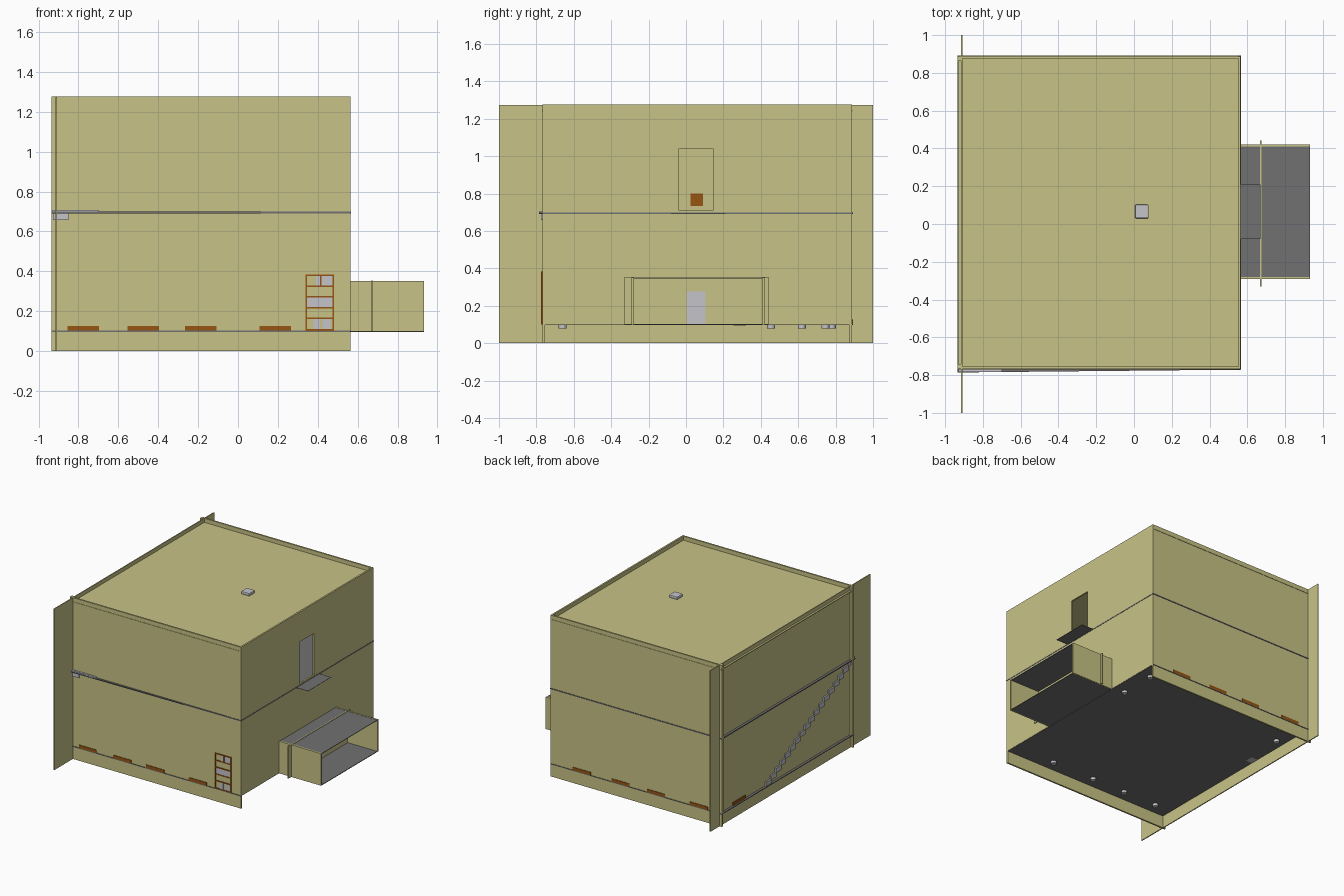
import bpy, bmesh
from mathutils import Matrix

if "Cube" in bpy.data.objects:
    bpy.data.objects.remove(bpy.data.objects["Cube"])

def mat(name, r, g, b):
    m = bpy.data.materials.new(name)
    m.diffuse_color = (r, g, b, 1)
    m.use_nodes = True
    m.node_tree.nodes["Principled BSDF"].inputs["Base Color"].default_value = m.diffuse_color
    return m

OLIVE = mat("olive_plaster", .58, .545, .24)
GRAY = mat("dark_gray_slab", .165, .165, .165)
LIGHT = mat("light_gray", .55, .55, .59)
ORANGE = mat("orange_wood", .31, .09, .006)

def finish(name, m, bm):
    me = bpy.data.meshes.new(name)
    bm.to_mesh(me)
    bm.free()
    me.materials.append(m)
    ob = bpy.data.objects.new(name, me)
    bpy.context.collection.objects.link(ob)
    return ob

def boxes(name, m, items):
    """Each item is (x0, x1, y0, y1, z0, z1)."""
    bm = bmesh.new()
    for x0, x1, y0, y1, z0, z1 in items:
        mx = (Matrix.Translation(((x0 + x1) / 2, (y0 + y1) / 2, (z0 + z1) / 2))
              @ Matrix.Diagonal((x1 - x0, y1 - y0, z1 - z0, 1)))
        bmesh.ops.create_cube(bm, size=1, matrix=mx)
    return finish(name, m, bm)

X0, X1, Y0, Y1, TOP = -.935, .565, -.768, .888, 1.277
T = .013          # wall thickness
F1, F2 = .1, .695  # floor levels

# Outer walls: front and back reach the ground, the right one stops at the floor
boxes("front_wall", OLIVE, [(X0, X1, Y0, Y0 + T, 0, TOP)])
boxes("back_wall", OLIVE, [(X0, X1, Y1 - T, Y1, 0, TOP)])
boxes("left_fin_wall", OLIVE, [(-.916, -.908, -1, 1, 0, TOP - .002)])
DY0, DY1, DZ0, DZ1 = -.037, .145, .71, 1.04
boxes("right_wall", OLIVE, [
    (X1 - T, X1, Y0 + T, DY0, F1, TOP), (X1 - T, X1, DY1, Y1 - T, F1, TOP),
    (X1 - T, X1, DY0, DY1, F1, DZ0), (X1 - T, X1, DY0, DY1, DZ1, TOP)])

# Left parapet strip and roof slab
boxes("left_parapet", OLIVE, [(X0, -.916, Y0 + T, Y0 + 2 * T, F1, TOP),
                              (X0, -.916, Y1 - 2 * T, Y1 - T, F1, TOP)])
boxes("roof", OLIVE, [(X0 + .004, X1 - T, Y0 - .003, Y1 + .003, 1.239, 1.245)])

# Floor slabs, showing as thin lines outside
boxes("ground_floor", GRAY, [(X0, X1 - .002, Y0 - .004, Y1 + .004, F1 - .003, F1 + .003)])
upper = boxes("upper_floor", GRAY, [(X0, X1 + .002, Y0 - .003, Y1 + .004, F2 - .004, F2 + .004)])
for v in upper.data.vertices:        # front edge drifts outward to the left
    if v.co.x < 0 and v.co.y < 0:
        v.co.y = -.786
boxes("stair_landing", LIGHT, [(-.93, -.7, -.783, -.76, F2 + .004, F2 + .012)])

# Stair steps showing through the left wall
N = 18
ry, rz = 1.09 / N, (F2 - F1) / N
boxes("stair_steps", LIGHT, [
    (-.927, -.85, .32 - (i + 1) * ry - .006, .32 - i * ry, F1 + i * rz - .004, F1 + (i + 1) * rz)
    for i in range(N)])

# Balcony plate and picture panel seen through the upper door
boxes("balcony", GRAY, [(X1, .67, -.08, .21, F2 - .001, F2 + .001)])
boxes("wall_panel", ORANGE, [(-.908, -.9, .025, .09, .735, .8)])

# Entrance porch
boxes("porch_side_walls", OLIVE, [(X1, .933, -.292, -.28, F1 - .002, .352),
                                  (X1, .933, .41, .422, F1 - .002, .352)])
boxes("porch_slabs", GRAY, [(X1, .932, -.281, .411, F1 - .003, F1 + .002),
                            (X1, .932, -.281, .411, .346, .35)])
boxes("porch_partition", OLIVE, [(.666, .674, -.33, .442, F1, .354)])
boxes("porch_door", LIGHT, [(.674, .677, .005, .105, F1 + .002, .277)])

# Roof hatch
hatch = boxes("roof_hatch", LIGHT, [(.005, .078, .03, .102, 1.245, 1.268)])
bev = hatch.modifiers.new("bevel", 'BEVEL')
bev.width = .006
bev.segments = 2

# Low wooden benches showing through the walls
boxes("front_benches", ORANGE, [(c - .079, c + .079, Y0 - .004, Y0 + .08, F1 + .003, .127)
                                for c in (-.775, -.475, -.187, .187)])
boxes("back_benches", ORANGE, [(c - .079, c + .079, Y1 - .08, Y1 + .004, F1 + .003, .127)
                               for c in (.29, -.05, -.36, -.735)])
boxes("left_bench", ORANGE, [(-.922, -.85, .565, .725, F1 + .003, .127)])

# Shelf on the front wall: frame bars plus light contents
SX0, SX1, SY, SY2 = .338, .482, Y0 - .006, Y0 + .06
rows = (.106, .165, .218, .272, .326, .38)
boxes("shelf_frame", ORANGE,
      [(SX0, SX1, SY, SY2, z - .004, z + .004) for z in rows]
      + [(x - .004, x + .004, SY, SY2, .103, .384) for x in (SX0 + .004, SX1 - .004)]
      + [(.41, .42, SY, SY2, .326, .38)])
boxes("shelf_contents", LIGHT, [
    (SX0 + .008, SX1 - .008, SY + .003, SY2, .222, .268),
    (SX0 + .04, .41, SY + .003, SY2, .11, .161), (.425, .465, SY + .003, SY2, .11, .161),
    (.39, .41, SY + .003, SY2, .33, .376), (.42, SX1 - .008, SY + .003, SY2, .33, .376)])

# Round feet poking out under the ground floor
bm = bmesh.new()
spots = [(x, -.66) for x in (.21, -.167, -.46, -.757)]
spots += [(x, .78) for x in (.29, -.05, -.36, -.735)]
spots += [(.47, .745), (.47, .455), (-.834, .62)]
for x, y in spots:
    bmesh.ops.create_cone(bm, cap_ends=True, segments=16, radius1=.021, radius2=.021,
                          depth=.022, matrix=Matrix.Translation((x, y, .089)))
finish("round_feet", LIGHT, bm)
